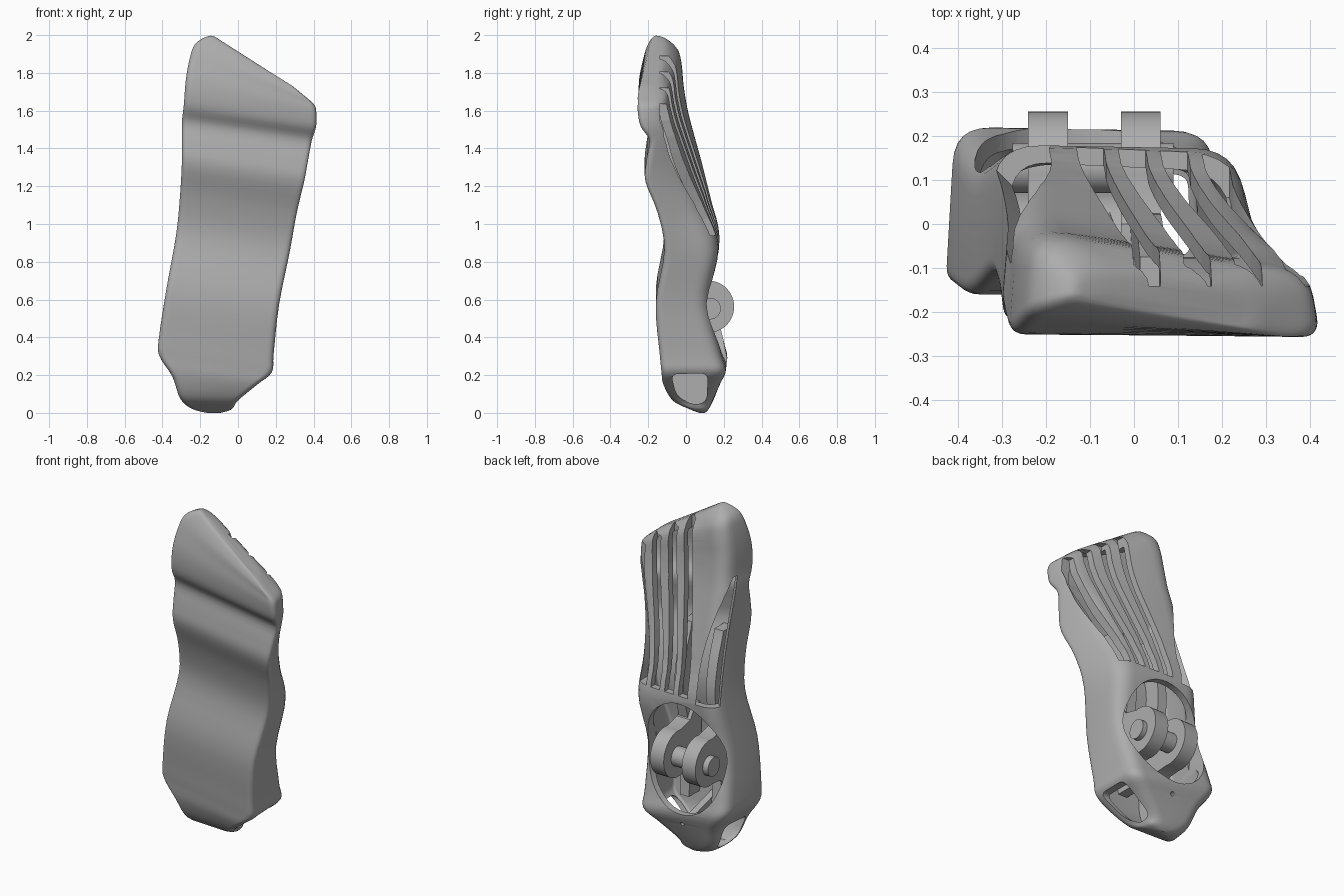
import bpy, bmesh, math
from mathutils import Vector

cube = bpy.data.objects.get("Cube")
if cube:
    bpy.data.objects.remove(cube)

grey = bpy.data.materials.new("grey plastic")
grey.use_nodes = True
grey.diffuse_color = (0.42, 0.42, 0.42, 1)
grey.node_tree.nodes["Principled BSDF"].inputs["Base Color"].default_value = grey.diffuse_color

# Foot stations, heel to toe: centre z, left x, right x, sole y, dorsum y on each side
STATIONS = [
    (0, -.17, -.09, .07, .1, .1),
    (.02, -.25, -.03, .02, .12, .12),
    (.07, -.31, 0, -.07, .15, .14),
    (.17, -.35, .1, -.12, .19, .18),
    (.26, -.42, .18, -.13, .22, .21),
    (.36, -.42, .19, -.14, .2, .18),
    (.62, -.38, .22, -.16, .15, .12),
    (.9, -.33, .28, -.115, .18, .17),
    (1.1, -.31, .32, -.15, .14, .1),
    (1.27, -.3, .36, -.215, .1, .03),
    (1.38, -.3, .38, -.21, .07, -.01),
    (1.49, -.3, .4, -.195, .04, -.05),
    (1.57, -.29, .42, -.24, .02, -.08),
    (1.67, -.28, .42, -.255, 0, -.1),
    (1.75, -.26, .41, -.255, -.01, -.11),
    (1.81, -.23, .37, -.255, -.03, -.12),
    (1.86, -.16, .3, -.245, -.09, -.15),
    (1.875, -.13, .25, -.23, -.15, -.19),
]


def loft(name, rings):
    """Skin a list of equal rings and close both ends."""
    bm = bmesh.new()
    loops = [[bm.verts.new(p) for p in ring] for ring in rings]
    for a, b in zip(loops, loops[1:]):
        for i in range(len(a)):
            bm.faces.new((a[i - 1], a[i], b[i], b[i - 1]))
    bmesh.ops.triangulate(bm, faces=bm.faces[:])
    bm.faces.new(loops[0])
    bm.faces.new(loops[-1])
    bmesh.ops.recalc_face_normals(bm, faces=bm.faces)
    mesh = bpy.data.meshes.new(name)
    bm.to_mesh(mesh)
    bm.free()
    mesh.materials.append(grey)
    obj = bpy.data.objects.new(name, mesh)
    bpy.context.collection.objects.link(obj)
    return obj


def along_x(name, outline, start, end):
    return loft(name, [[(x, y, z) for y, z in outline] for x in (start, end)])


def along_y(name, outline, start, end):
    return loft(name, [[(x, y, z) for x, z in outline] for y in (start, end)])


def ellipse(cx, cy, rx, ry, tilt=0, count=48):
    points = []
    for k in range(count):
        a = math.tau * k / count
        u, v = rx * math.cos(a), ry * math.sin(a)
        points.append((cx + u * math.cos(tilt) + v * math.sin(tilt),
                       cy - u * math.sin(tilt) + v * math.cos(tilt)))
    return points


def rounded(corners, radii, samples=7):
    """Polygon outline with each corner replaced by a curve."""
    corners = [Vector(c) for c in corners]
    outline = []
    for i, (c, radius) in enumerate(zip(corners, radii)):
        ends = []
        for other in (corners[i - 1], corners[(i + 1) % len(corners)]):
            d = other - c
            ends.append(c + d.normalized() * min(radius, d.length * .46))
        for k in range(samples):
            t = k / (samples - 1)
            outline.append(ends[0] * (1 - t) ** 2 + c * 2 * t * (1 - t) + ends[1] * t * t)
    return outline


def smooth_rows(rows, steps=4):
    """Catmull-Rom interpolation of the station rows."""
    padded = [rows[0], *rows, rows[-1]]
    out = []
    for quad in zip(padded, padded[1:], padded[2:], padded[3:]):
        for k in range(steps):
            t = k / steps
            out.append([b + t / 2 * (c - a + t * (2 * a - 5 * b + 4 * c - d + t * (3 * (b - c) + d - a)))
                        for a, b, c, d in zip(*quad)])
    return out + [rows[-1]]


def section(row, wall=0.0):
    """Rounded foot section, moved inward by the wall, sheared and curled toward the toe line."""
    z, left, right, sole, high, low = row
    centre = (left + right) / 2
    inset = .01 + .08 * math.exp(-((z - 1.2) / .35) ** 2)
    shear = .15 * min(1, z / .25) + .45 * max((z - 1.5) / .36, 0) ** 2
    left, right, sole, high, low = left + wall, right - wall, sole + wall, high - wall, low - wall
    corners = ((left, sole), (right, sole), (right - inset, low), (left + .02, high))
    edge, top = .04 - wall * .6, .07 + .03 * min(z, 1) - wall * .6
    ring = []
    for x, y in rounded(corners, (edge, edge, top, top)):
        height = z - shear * (x - centre)
        curl = .07 * (max(height - 1.65, 0) / .35) ** 2
        ring.append((x, y + curl * (high - y) / (high - sole), height))
    return ring


def cut(target, cutter):
    cutter.hide_render = True
    mod = target.modifiers.new(cutter.name, 'BOOLEAN')
    mod.operation, mod.solver, mod.object = 'DIFFERENCE', 'EXACT', cutter
    bpy.context.view_layer.objects.active = target
    bpy.ops.object.modifier_apply(modifier=mod.name)
    bpy.data.objects.remove(cutter)


# Outer shell and its hollow inside
rows = smooth_rows(STATIONS)
shell = loft("foot_shell", [section(r) for r in rows])
cut(shell, loft("hollow", [section(r, .04) for r in rows if .05 < r[0] < 1.8]))

# Ankle opening
cut(shell, along_y("ankle_cutter", ellipse(-.095, .575, .265, .32, tilt=.14), .04, .5))

# Four slots between the toes along the dorsum
for k in range(4):
    start, end, top = .095 * k - .1, .115 * k + .03, 1.89 - .085 * k
    rings = []
    for i in range(9):
        t = i / 8
        x = start + (end - start) * t * t * (3 - 2 * t)
        z = .94 + (top - .94) * t
        floor = .06 - .2 * min(1, t * 1.3)
        rings.append([(x + side * .031, y, z)
                      for side, y in ((-1, floor), (1, floor), (1, .5), (-1, .5))])
    cut(shell, loft("toe_slot_cutter", rings))

# Tapered slot cut diagonally through the inner upper edge
rings = []
for i in range(9):
    t = i / 8
    x, y, half = -.24 - .04 * t, .14 - .06 * t - .15 * t * t, .01 + .035 * (1 - t ** 3)
    rings.append([(x + side * half - depth, y + side * half + depth, .92 + .7 * t)
                  for side, depth in ((-1, -.07), (1, -.07), (1, .2), (-1, .2))])
cut(shell, loft("side_slot_cutter", rings))

# Rounded window through both sides of the heel, and a pin hole
window = rounded([(-.08, .205), (.115, .21), (.11, .06), (.04, .04), (-.05, .09)], [.04] * 5)
cut(shell, along_x("heel_window_cutter", window, -.6, .5))
cut(shell, along_y("pin_hole_cutter", ellipse(-.11, .19, .012, .012, count=12), .1, .4))

# Clevis: two lugs on the sole, each with a stiffening rib running along it
PIN_Y, PIN_Z, LUG = .117, .562, .138
angles = [math.radians(200 * k / 24 - 100) for k in range(25)]
lug = [(PIN_Y + LUG * math.cos(a), PIN_Z + LUG * math.sin(a)) for a in angles]
lug += [(0, .72), (-.05, .8), (-.1, .8), (-.11, .36), (-.06, .36), (.02, .42)]
parts = [shell]
for side, x in (("right", -.195), ("left", .015)):
    parts.append(along_x(side + "_ankle_lug", lug, x - .045, x + .045))
    ribs = [[(x + .04 * (r[0] - PIN_Z) + dx, r[3] + dy, r[0])
             for dx, dy in ((-.03, .025), (.03, .025), (.03, .14), (-.03, .14))]
            for r in rows if .24 < r[0] < 1.3]
    parts.append(loft(side + "_sole_rib", ribs))

# Pin through both lugs
parts.append(along_x("ankle_pin", ellipse(PIN_Y + .01, PIN_Z - .01, .057, .057), -.275, .09))

# Web standing in the middle of the heel
web = [(r[3] + .02, r[0]) for r in rows if .03 < r[0] < .3]
web += [(r[4] - .02, r[0]) for r in reversed(rows) if .03 < r[0] < .23]
parts.append(along_x("heel_web", web, -.15, -.11))

# Smooth shading with crisp edges
bpy.ops.object.select_all(action='DESELECT')
for obj in parts:
    obj.select_set(True)
bpy.context.view_layer.objects.active = shell
bpy.ops.object.shade_smooth_by_angle(angle=math.radians(35))
